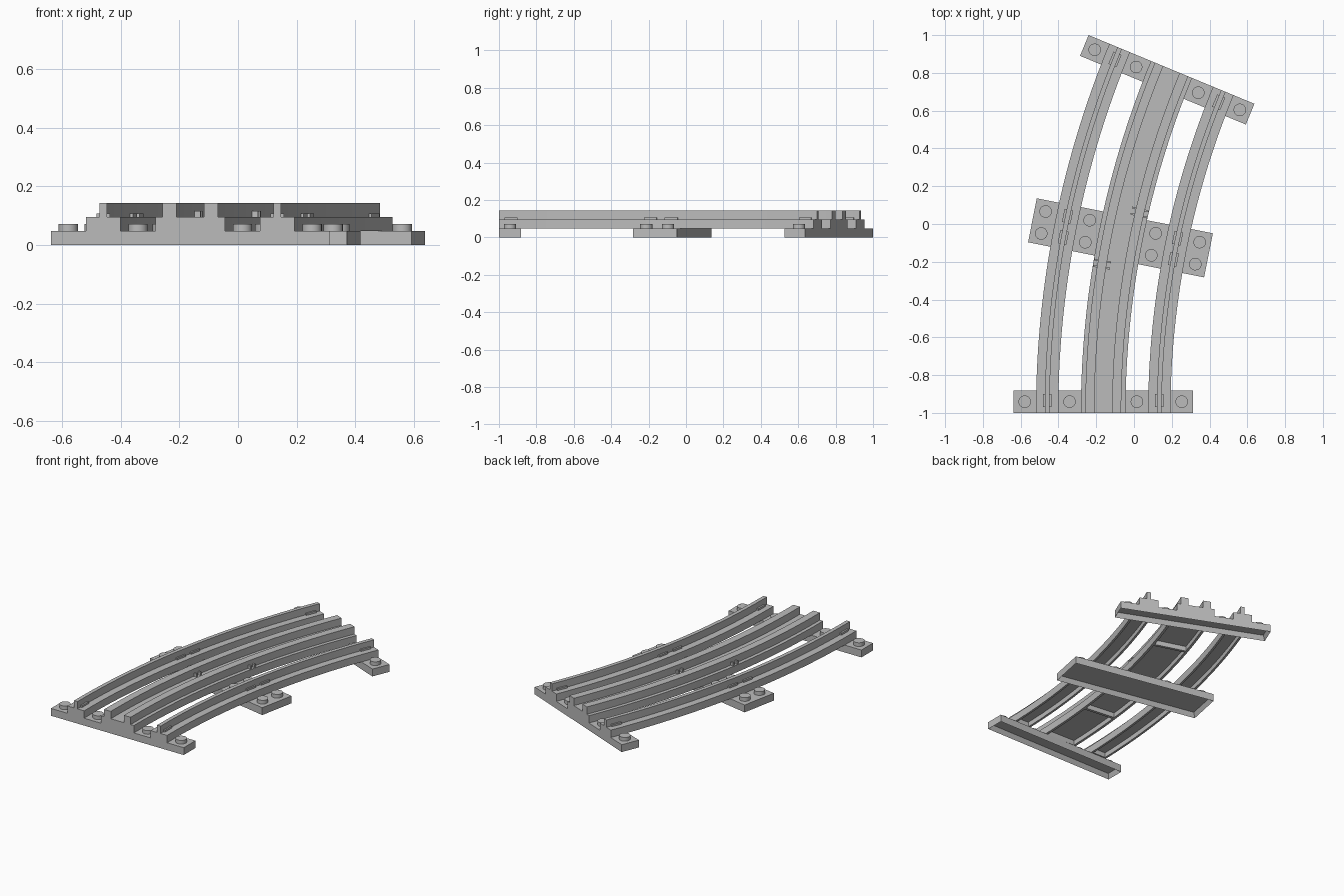
import bpy, bmesh, math
from mathutils import Matrix, Vector

if "Cube" in bpy.data.objects:
    bpy.data.objects.remove(bpy.data.objects["Cube"])

U = 2 / (44 * math.sin(math.radians(22.5)))   # stud pitch
R = 40 * U                                    # centre-line radius
X0 = -0.163                                   # centre line at the front end
END = math.radians(22.5)
MID = END / 2
Z1, Z2, Z3 = 0.4 * U, 0.8 * U, 1.2 * U        # sleeper, flange and rail tops

grey = bpy.data.materials.new("light grey plastic")
grey.diffuse_color = (0.5, 0.5, 0.5, 1)
grey.use_nodes = True
grey.node_tree.nodes["Principled BSDF"].inputs["Base Color"].default_value = grey.diffuse_color


def frame(a):
    """Local frame on the centre line: x across the track, y along it."""
    p = Vector((X0 + R - R * math.cos(a), -1 + R * math.sin(a), 0))
    return Matrix.Translation(p) @ Matrix.Rotation(-a, 4, 'Z')


def finish(bm, name, matrix=None):
    bmesh.ops.recalc_face_normals(bm, faces=bm.faces)
    if matrix:
        bm.transform(matrix)
    me = bpy.data.meshes.new(name)
    bm.to_mesh(me)
    bm.free()
    me.materials.append(grey)
    ob = bpy.data.objects.new(name, me)
    bpy.context.collection.objects.link(ob)
    bpy.ops.object.select_all(action='DESELECT')
    ob.select_set(True)
    bpy.context.view_layer.objects.active = ob
    bpy.ops.object.shade_smooth_by_angle(angle=math.radians(30))
    return ob


def add_box(bm, x0, x1, y0, y1, z0, z1):
    m = Matrix.Translation(((x0 + x1) / 2, (y0 + y1) / 2, (z0 + z1) / 2))
    m = m @ Matrix.Diagonal((x1 - x0, y1 - y0, z1 - z0, 1))
    return bmesh.ops.create_cube(bm, size=1, matrix=m)['verts']


def sweep(name, profile, a0, a1, n):
    """Carry a closed (across, height) profile along the curve."""
    bm = bmesh.new()
    rings = []
    for i in range(n + 1):
        m = frame(a0 + (a1 - a0) * i / n)
        rings.append([bm.verts.new(m @ Vector((x, 0, z))) for x, z in profile])
    k = len(profile)
    for a, b in zip(rings, rings[1:]):
        for j in range(k):
            bm.faces.new((a[j], a[(j + 1) % k], b[(j + 1) % k], b[j]))
    bm.faces.new(rings[0])
    bm.faces.new(rings[-1])
    return finish(bm, name)


def track_part(name, centre, top, half, wall):
    """Solid over the end sleepers, hollow from below between them."""
    solid = [(-half, Z1)] + top + [(half, Z1)]
    groove = [(half - wall, Z1), (half - wall, Z2 - 0.016),
              (wall - half, Z2 - 0.016), (wall - half, Z1)]
    cap = U / R
    for tag, pts, a, b, n in (("front", solid, 0, cap, 3),
                              ("span", solid + groove, cap, END - cap, 40),
                              ("back", solid, END - cap, END, 3)):
        sweep(f"{name}_{tag}", [(x + centre, z) for x, z in pts], a, b, n)


# running rails: wide flange with a thin upright
F, W = 0.059, 0.0125
rail_top = [(-F, Z2), (-W, Z2), (-W, Z3), (W, Z3), (W, Z2), (F, Z2)]
for name, s in (("left_rail", -1), ("right_rail", 1)):
    track_part(name, s * 2.5 * U, rail_top, F, 0.014)

# central bed with two conductor rails
B, C0, C1 = 0.118, 0.047, 0.095
bed_top = [(-B, Z2), (-C1, Z2), (-C1, Z3), (-C0, Z3), (-C0, Z2),
           (C0, Z2), (C0, Z3), (C1, Z3), (C1, Z2), (B, Z2)]
track_part("centre_bed", 0, bed_top, B, 0.016)

# cross ribs under the bed
for name, deg in (("front_rib", 6.2), ("back_rib", 17.0)):
    bm = bmesh.new()
    add_box(bm, -B + 0.01, B - 0.01, -0.009, 0.009, Z1, Z2 - 0.01)
    finish(bm, name, frame(math.radians(deg)))


# sleepers, hollow from below, with studs
def sleeper(name, a, y0, y1, rows):
    bm = bmesh.new()
    add_box(bm, -4 * U, 4 * U, y0, y1, 0, Z1)
    bottom = [f for f in bm.faces if f.calc_center_median().z < 0.001]
    bmesh.ops.inset_region(bm, faces=bottom, thickness=0.02)
    bmesh.ops.translate(bm, verts=bottom[0].verts, vec=(0, 0, 0.03))
    finish(bm, name, frame(a))
    bm = bmesh.new()
    for y in rows:
        for x in (-3.5, -1.5, 1.5, 3.5):
            bmesh.ops.create_cone(
                bm, cap_ends=True, segments=24, radius1=0.033, radius2=0.033,
                depth=0.2 * U + 0.002,
                matrix=Matrix.Translation((x * U, y, Z1 + 0.1 * U - 0.001)))
    finish(bm, name + "_studs", frame(a))


sleeper("front_sleeper", 0, 0, U, [U / 2])
sleeper("middle_sleeper", MID, -U, U, [-U / 2, U / 2])
sleeper("back_sleeper", END, -U, 0, [-U / 2])

# small retaining lugs beside the rail uprights
for name, a, ys in (("front_lugs", 0, [0.065]),
                    ("middle_lugs", MID, [-0.057, 0.057]),
                    ("back_lugs", END, [-0.065])):
    bm = bmesh.new()
    for y in ys:
        for rail in (-2.5 * U, 2.5 * U):
            for s in (-1, 1):
                x = rail + s * 0.017
                add_box(bm, x - 0.006, x + 0.006, y - 0.035, y + 0.035,
                        Z2 - 0.002, Z2 + 0.012)
    finish(bm, name, frame(a))

# tiny clips either side of a conductor rail
for name, deg, s in (("left_clips", 9.4, -1), ("right_clips", 13.1, 1)):
    bm = bmesh.new()
    for x in (0.037, 0.104):
        add_box(bm, s * x - 0.011, s * x + 0.011, -0.022, -0.012, Z2 - 0.002, Z2 + 0.02)
        add_box(bm, s * x - 0.011, s * x + 0.011, 0.012, 0.022, Z2 - 0.002, Z2 + 0.02)
    finish(bm, name, frame(math.radians(deg)))
